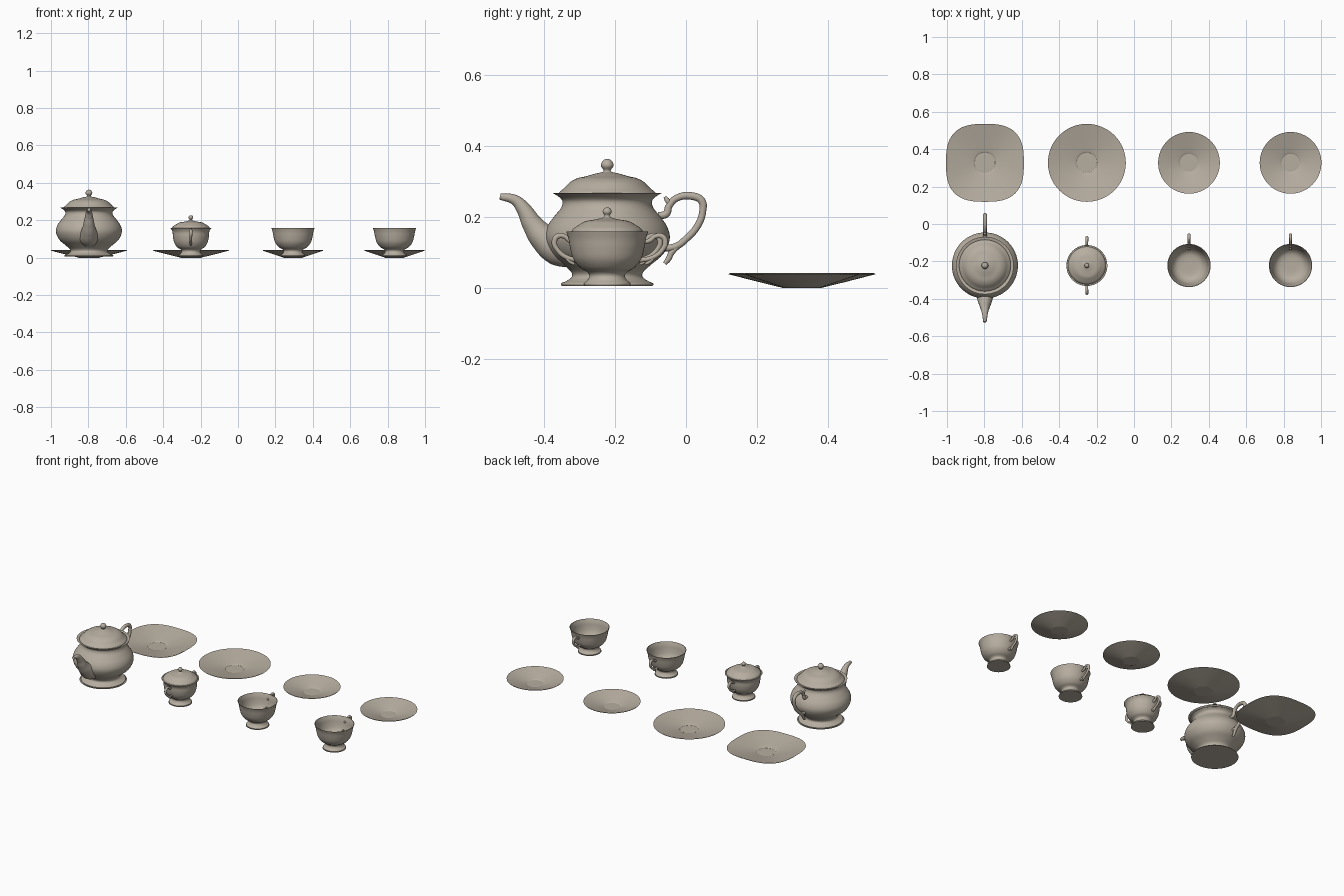
import bpy, bmesh, math
from mathutils import Vector

cube = bpy.data.objects.get("Cube")
if cube:
    bpy.data.objects.remove(cube, do_unlink=True)

clay = bpy.data.materials.new("warm grey porcelain")
clay.use_nodes = True
COLOUR = (0.47, 0.42, 0.35, 1)
clay.diffuse_color = COLOUR
clay.node_tree.nodes["Principled BSDF"].inputs["Base Color"].default_value = COLOUR


def finish(name, mesh, location, angle=50):
    """Link a mesh as a smooth porcelain part."""
    obj = bpy.data.objects.new(name, mesh)
    bpy.context.collection.objects.link(obj)
    obj.location = location
    mesh.materials.clear()
    mesh.materials.append(clay)
    bpy.ops.object.select_all(action="DESELECT")
    obj.select_set(True)
    bpy.context.view_layer.objects.active = obj
    bpy.ops.object.shade_smooth_by_angle(angle=math.radians(angle))
    return obj


def smooth_profile(points, steps=4):
    """Curve through (radius, height) points; a repeated point is a corner."""
    pts = [Vector(p) for p in points]
    out = []
    for i in range(len(pts) - 1):
        a, b, c, d = pts[max(i - 1, 0)], pts[i], pts[i + 1], pts[min(i + 2, len(pts) - 1)]
        for k in range(steps):
            t = k / steps
            out.append(0.5 * (2 * b + (c - a) * t + (2 * a - 5 * b + 4 * c - d) * t ** 2
                              + (3 * b - a - 3 * c + d) * t ** 3))
    return out + [pts[-1]]


def lathe(name, points, location, sides=64, squareness=0, edge=1):
    """Spin a profile; squareness turns the outline into a rounded square."""
    bm = bmesh.new()
    rings = []
    for r, z in smooth_profile(points):
        r = max(r, 0)
        power = 2 + squareness * min(r / edge, 1)
        ring = []
        for k in range(sides):
            a = math.tau * k / sides
            c, s = math.cos(a), math.sin(a)
            f = r / (abs(c) ** power + abs(s) ** power) ** (1 / power)
            ring.append(bm.verts.new((f * c, f * s, z)))
        rings.append(ring)
    for low, high in zip(rings, rings[1:]):
        for k in range(sides):
            n = (k + 1) % sides
            bm.faces.new((low[k], low[n], high[n], high[k]))
    bmesh.ops.remove_doubles(bm, verts=bm.verts, dist=0.00005)
    bmesh.ops.recalc_face_normals(bm, faces=bm.faces)
    mesh = bpy.data.meshes.new(name)
    bm.to_mesh(mesh)
    bm.free()
    return finish(name, mesh, location)


def tube(name, path, location, flip=1):
    """Tapered round tube along (y, z, radius) points."""
    curve = bpy.data.curves.new(name + " path", "CURVE")
    curve.dimensions = "3D"
    curve.bevel_depth = 1
    curve.bevel_resolution = 5
    curve.resolution_u = 8
    curve.use_fill_caps = True
    spline = curve.splines.new("BEZIER")
    spline.bezier_points.add(len(path) - 1)
    for p, (y, z, r) in zip(spline.bezier_points, path):
        p.co = (0, y * flip, z)
        p.radius = r
        p.handle_left_type = p.handle_right_type = "AUTO"
    temp = bpy.data.objects.new(name + " guide", curve)
    bpy.context.collection.objects.link(temp)
    graph = bpy.context.evaluated_depsgraph_get()
    mesh = bpy.data.meshes.new_from_object(temp.evaluated_get(graph))
    bpy.data.objects.remove(temp, do_unlink=True)
    return finish(name, mesh, location)


ROW, BACK = -0.222, 0.327
POT_X, SUGAR_X, CUP_XS = -0.797, -0.252, (0.294, 0.837)

# Teapot: body, lid with finial, spout and scrolled handle
pot = (POT_X, ROW, 0)
lathe("teapot_body", [
    (0, 0.005), (0.128, 0.005), (0.128, 0.005), (0.13, 0.012), (0.115, 0.019),
    (0.1, 0.03), (0.102, 0.045), (0.125, 0.066), (0.158, 0.095), (0.176, 0.135),
    (0.17, 0.17), (0.15, 0.2), (0.13, 0.225), (0.126, 0.243), (0.135, 0.255),
    (0.152, 0.266), (0.152, 0.266), (0.137, 0.262), (0.12, 0.255), (0, 0.255)], pot)
lathe("teapot_lid", [
    (0, 0.256), (0.138, 0.26), (0.138, 0.26), (0.136, 0.268), (0.122, 0.28),
    (0.105, 0.297), (0.085, 0.308), (0.06, 0.314), (0.035, 0.321), (0.014, 0.326),
    (0.01, 0.331), (0.017, 0.341), (0.017, 0.35), (0.01, 0.36), (0, 0.363)], pot)
tube("teapot_spout", [
    (-0.1, 0.11, 0.055), (-0.14, 0.115, 0.053), (-0.18, 0.142, 0.041),
    (-0.21, 0.178, 0.03), (-0.236, 0.222, 0.021), (-0.26, 0.247, 0.015),
    (-0.302, 0.257, 0.009)], pot)
tube("teapot_handle", [
    (0.145, 0.203, 0.01), (0.166, 0.208, 0.011), (0.174, 0.23, 0.01), (0.195, 0.252, 0.01),
    (0.24, 0.258, 0.011), (0.266, 0.245, 0.011), (0.269, 0.215, 0.01),
    (0.255, 0.175, 0.01), (0.225, 0.14, 0.01), (0.19, 0.115, 0.01),
    (0.15, 0.112, 0.01)], pot)
tube("teapot_handle_lower_scroll", [
    (0.205, 0.122, 0.008), (0.182, 0.1, 0.009), (0.172, 0.08, 0.008), (0.162, 0.068, 0.006)], pot)
tube("teapot_handle_upper_scroll", [
    (0.178, 0.235, 0.008), (0.168, 0.248, 0.007), (0.162, 0.256, 0.004)], pot)

# Foot shared by the sugar bowl and the cups
FOOT = [(0, 0.005), (0.064, 0.005), (0.064, 0.005), (0.066, 0.012),
        (0.056, 0.021), (0.05, 0.033), (0.056, 0.044)]

# Scrolled ear shared by the sugar bowl and the cups
EAR = [(0.092, 0.128, 0.006), (0.114, 0.133, 0.007), (0.13, 0.145, 0.007),
       (0.15, 0.144, 0.008), (0.158, 0.128, 0.008), (0.148, 0.105, 0.007),
       (0.128, 0.088, 0.007), (0.105, 0.08, 0.007), (0.08, 0.078, 0.007)]
CURL = [(0.128, 0.09, 0.006), (0.114, 0.074, 0.006), (0.102, 0.066, 0.004)]


def ear(name, location, flip=1, reach=0.0):
    for part, path in (("handle", EAR), ("handle_scroll", CURL)):
        tube(f"{name}_{part}", [(y + reach, z, r) for y, z, r in path], location, flip)


# Sugar bowl with lid and two handles
sugar = (SUGAR_X, ROW, 0)
lathe("sugar_bowl", FOOT + [
    (0.074, 0.056), (0.089, 0.08), (0.096, 0.11), (0.098, 0.137), (0.108, 0.156),
    (0.108, 0.156), (0.095, 0.153), (0, 0.152)], sugar)
lathe("sugar_lid", [
    (0, 0.153), (0.101, 0.156), (0.101, 0.156), (0.096, 0.166), (0.08, 0.177),
    (0.062, 0.187), (0.035, 0.192), (0.014, 0.197), (0.007, 0.203), (0.012, 0.211),
    (0.012, 0.218), (0.006, 0.225), (0, 0.226)], sugar)
for side, flip in (("back", 1), ("front", -1)):
    ear("sugar_" + side, sugar, flip, -0.009)

# Two cups, open and hollow, with a single handle at the back
for i, x in enumerate(CUP_XS, 1):
    spot = (x, ROW, 0)
    lathe(f"cup_{i}", FOOT + [
        (0.076, 0.056), (0.095, 0.08), (0.104, 0.11), (0.109, 0.137), (0.115, 0.157),
        (0.115, 0.157), (0.112, 0.157), (0.112, 0.157), (0.105, 0.137), (0.1, 0.11),
        (0.091, 0.082), (0.072, 0.06), (0.045, 0.052), (0, 0.051)], spot)
    ear(f"cup_{i}", spot, 1, 0.006)


# Saucers and plates: shallow cones with a small central well
def dish(name, x, radius, well, squareness=0):
    mid = (radius + well) / 2
    lathe(name, [
        (0, 0), (well, 0), (well, 0), (mid, 0.018), (radius, 0.037), (radius, 0.037),
        (radius, 0.04), (radius, 0.04), (mid, 0.024), (well + 0.008, 0.01),
        (well - 0.002, 0.006), (well - 0.012, 0.006), (0, 0.006)],
        (x, BACK, 0), 96, squareness, radius)


dish("square_plate", POT_X, 0.203, 0.056, 0.8)
dish("round_plate", SUGAR_X, 0.203, 0.056)
for i, x in enumerate(CUP_XS, 1):
    dish(f"saucer_{i}", x, 0.161, 0.05)
